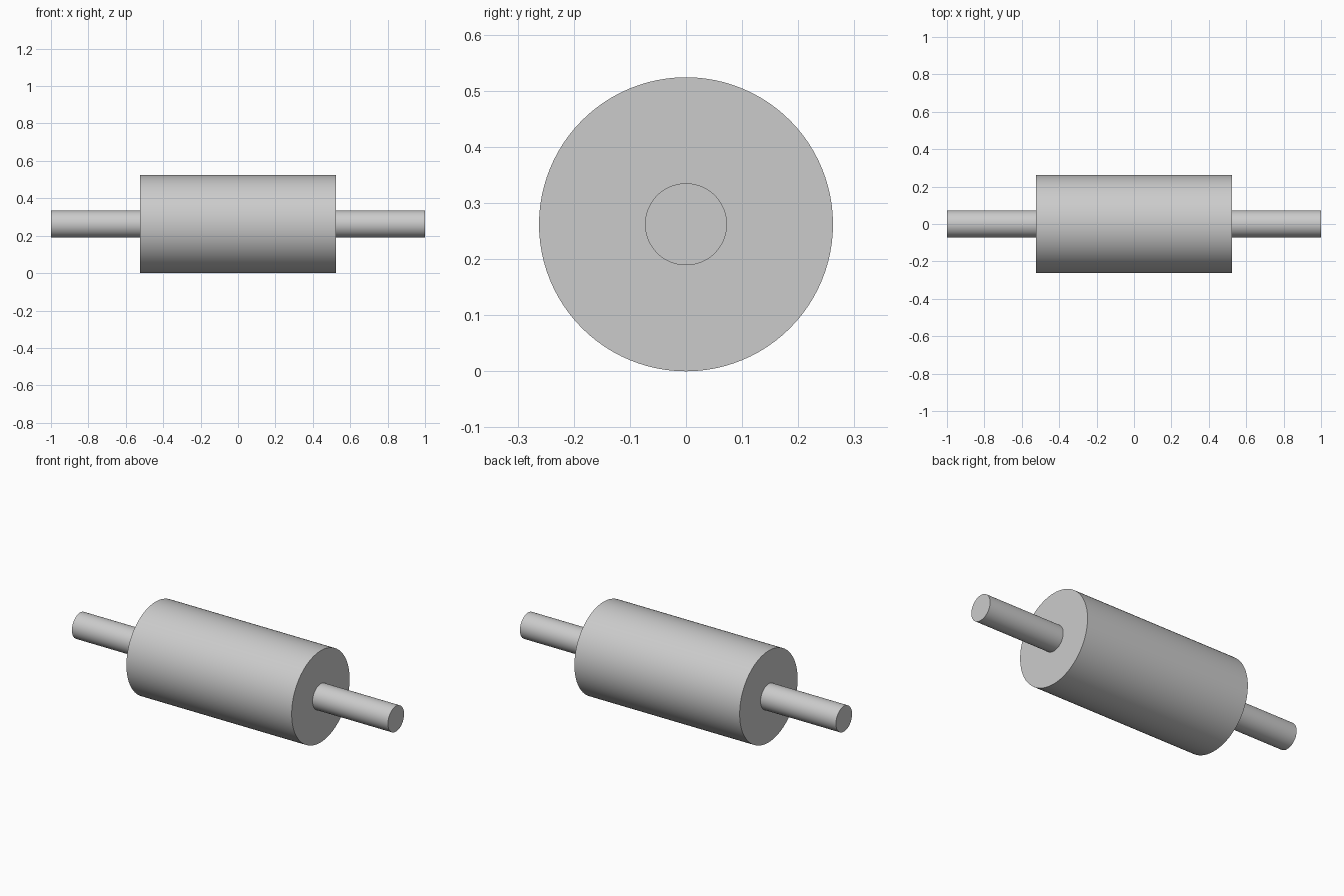
import bpy
import math

cube = bpy.data.objects.get("Cube")
if cube:
    bpy.data.objects.remove(cube, do_unlink=True)

RADIUS = 0.262       # drum radius, also the height of the axis
SHAFT_RADIUS = 0.073
HALF_DRUM = 0.523

steel = bpy.data.materials.new("light grey steel")
steel.use_nodes = True
colour = (0.6, 0.6, 0.6, 1)
steel.diffuse_color = colour
steel.node_tree.nodes["Principled BSDF"].inputs["Base Color"].default_value = colour


def rod(name, radius, x_start, x_end):
    """Smooth cylinder lying along x at axis height."""
    bpy.ops.mesh.primitive_cylinder_add(
        vertices=96, radius=radius, depth=x_end - x_start,
        location=((x_start + x_end) / 2, 0, RADIUS),
        rotation=(0, math.pi / 2, 0))
    obj = bpy.context.object
    obj.name = name
    obj.data.materials.append(steel)
    bpy.ops.object.transform_apply(location=False, rotation=True, scale=True)
    bpy.ops.object.shade_smooth_by_angle(angle=math.radians(30))
    return obj


# Roller drum with a stub shaft on each end
rod("roller_drum", RADIUS, -HALF_DRUM, HALF_DRUM)
rod("left_shaft", SHAFT_RADIUS, HALF_DRUM, 1)
rod("right_shaft", SHAFT_RADIUS, -1, -HALF_DRUM)
